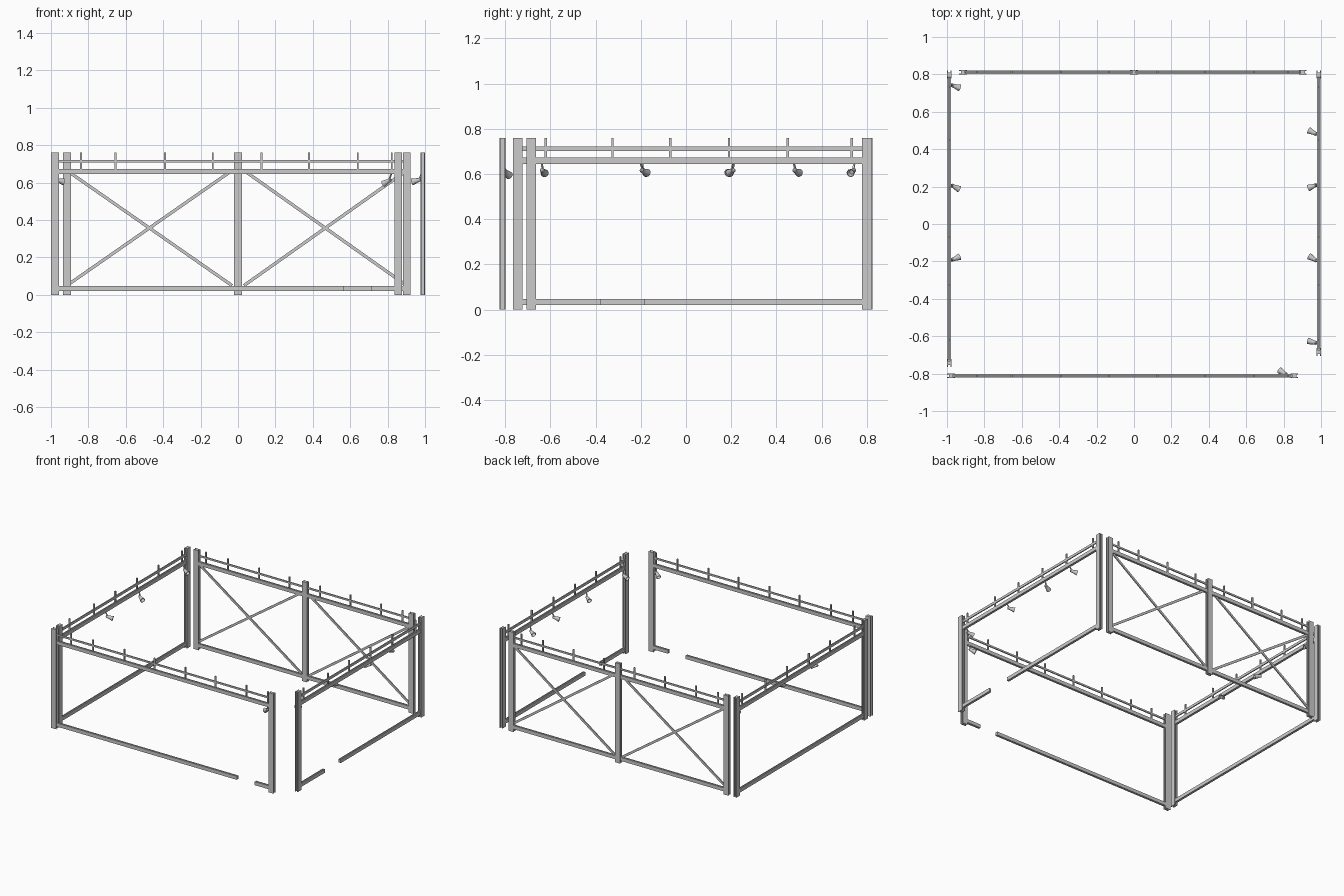
import bpy, bmesh
from mathutils import Vector, Matrix

if "Cube" in bpy.data.objects:
    bpy.data.objects.remove(bpy.data.objects["Cube"])

Z = Vector((0, 0, 1))


def finish(bm, name):
    bmesh.ops.recalc_face_normals(bm, faces=bm.faces)
    me = bpy.data.meshes.new(name)
    bm.to_mesh(me)
    bm.free()
    ob = bpy.data.objects.new(name, me)
    bpy.context.collection.objects.link(ob)
    return ob


def extrude(name, profile, a, b, u, d):
    """Sweep a (u, d) profile straight from a to b."""
    bm = bmesh.new()
    rings = [[bm.verts.new(p + u * x + d * y) for x, y in profile] for p in (a, b)]
    n = len(profile)
    for i in range(n):
        j = (i + 1) % n
        bm.faces.new((rings[0][i], rings[0][j], rings[1][j], rings[1][i]))
    for r in rings:
        bm.faces.new(r)
    return finish(bm, name)


def h_profile(w, dep, web, t=0.006):
    """Flanges w wide, dep apart, joined by a web."""
    w, y, k = w / 2, dep / 2, web / 2
    return [(-w, -y), (w, -y), (w, t - y), (k, t - y), (k, y - t), (w, y - t),
            (w, y), (-w, y), (-w, y - t), (-k, y - t), (-k, t - y), (-w, t - y)]


def rect(w, d):
    w, d = w / 2, d / 2
    return [(-w, -d), (w, -d), (w, d), (-w, d)]


def frame(name, origin, s, nrm, posts, stanchions, gap=None, rail=0.013, braces=False):
    P = lambda t, z: origin + s * t + Z * z
    H = 0.76
    # H-section posts
    for i, t in enumerate(posts):
        extrude(f"{name}_post_{i}", h_profile(0.042, 0.025, 0.022), P(t, 0), P(t, H), s, nrm)
    a, b = posts[0] + 0.015, posts[-1] - 0.015
    beam = h_profile(0.027, 0.018, 0.019)
    # upper beam and handrail
    extrude(f"{name}_top_beam", beam, P(a, 0.659), P(b, 0.659), Z, nrm)
    extrude(f"{name}_rail", rect(rail, 0.008), P(a, 0.722 - rail / 2), P(b, 0.722 - rail / 2), Z, nrm)
    # lower beam, open at the gap
    spans = [(a, gap[0]), (gap[1], b)] if gap else [(a, b)]
    for i, (p, q) in enumerate(spans):
        extrude(f"{name}_bottom_beam_{i}", beam, P(p, 0.034), P(q, 0.034), Z, nrm)
    # small uprights
    for i, t in enumerate(stanchions):
        extrude(f"{name}_stanchion_{i}", rect(0.010, 0.010), P(t, 0.668), P(t, H), s, nrm)
    # cross bracing between neighbouring posts, set towards the outer posts
    if braces:
        for i, (p, q) in enumerate(zip(posts, posts[1:])):
            shift = 0.016 if i else -0.016
            p, q = p + 0.016 + shift, q - 0.016 + shift
            for j, (z0, z1) in enumerate(((0.05, 0.665), (0.665, 0.05))):
                e0, e1 = P(p, z0), P(q, z1)
                u = nrm.cross((e1 - e0).normalized())
                extrude(f"{name}_brace_{i}_{j}", rect(0.017, 0.008), e0, e1, u, nrm)


def lamp(i, mount, aim):
    """Flared spotlight hanging below a beam on a single arm."""
    aim = Vector(aim).normalized()
    back = Vector(mount) + Vector((0, 0, 0.619)) + aim * 0.003
    prof = [(0.006, 0), (0.010, 0.004), (0.011, 0.020), (0.018, 0.052), (0.015, 0.052), (0.010, 0.030)]
    M = Matrix.Translation(back) @ aim.to_track_quat('Z', 'Y').to_matrix().to_4x4()
    bm = bmesh.new()
    n = 12
    rings = []
    for r, z in prof:
        c = bmesh.ops.create_circle(bm, segments=n, radius=r, matrix=M @ Matrix.Translation((0, 0, z)))
        rings.append(c["verts"])
    for A, B in zip(rings, rings[1:]):
        for k in range(n):
            bm.faces.new((A[k], A[(k + 1) % n], B[(k + 1) % n], B[k]))
    bm.faces.new(rings[0])
    bm.faces.new(rings[-1])
    finish(bm, f"lamp_{i}")
    # hanger arm
    side = aim.cross(Z).normalized()
    top = Vector(mount) + Z * 0.648
    piv = back + aim * 0.016
    extrude(f"lamp_hanger_{i}", rect(0.008, 0.006), top, piv, side, side.cross((piv - top).normalized()))


X, Y = Vector((1, 0, 0)), Vector((0, 1, 0))
along_x = [-0.84, -0.655, -0.39, -0.135, 0.125, 0.38, 0.64, 0.822]
along_y = [-0.62, -0.325, -0.07, 0.19, 0.45, 0.733]

frame("front", -Y * 0.812, X, Y, [-0.979, 0.857], along_x, gap=(0.565, 0.715))
frame("back", Y * 0.812, X, Y, [-0.915, 0, 0.902], along_x, braces=True)
frame("left", -X * 0.9875, Y, X, [-0.744, 0.80], along_y, rail=0.019)
frame("right", X * 0.9875, Y, X, [-0.685, 0.80], along_y, gap=(-0.375, -0.185), rail=0.019)

# spotlights: mounting point, aim direction
lamps = [((-0.982, 0.745, 0), (1, -0.35, -0.3)), ((-0.982, 0.21, 0), (1, -0.5, -0.3)),
         ((-0.982, -0.195, 0), (1, 0.4, -0.3)), ((0.982, 0.477, 0), (-1, 0.5, -0.3)),
         ((0.982, 0.212, 0), (-1, -0.4, -0.3)), ((0.982, -0.2, 0), (-1, 0.6, -0.3)),
         ((0.982, -0.638, 0), (-1, 0.25, -0.3)), ((0.82, -0.808, 0), (-1, 0.6, -0.6))]
for i, (m, a) in enumerate(lamps):
    lamp(i, m, a)
